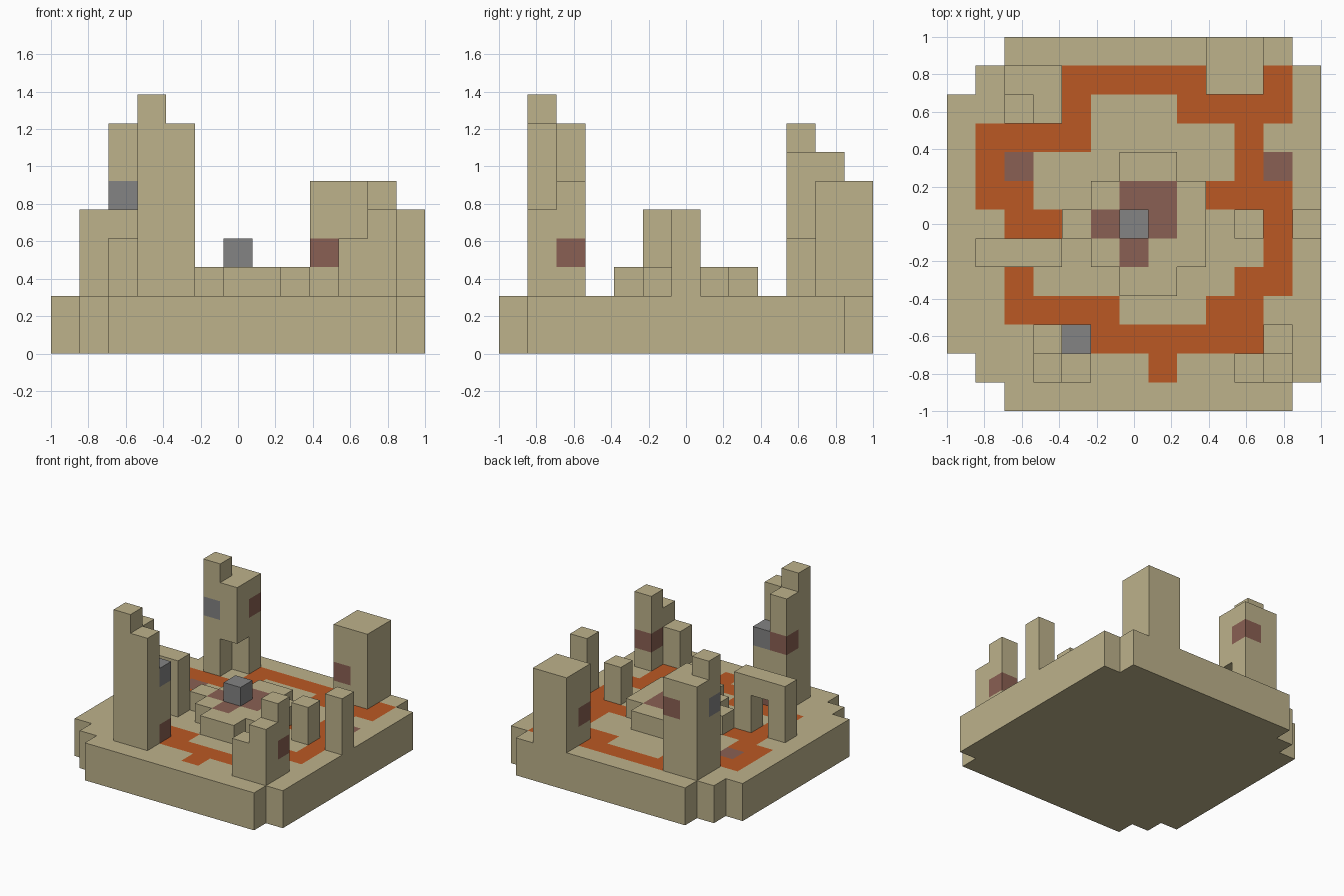
import bpy, bmesh, math
from mathutils import Vector

U = 2 / 13          # size of one block
FLOOR = 2           # island thickness in blocks

if "Cube" in bpy.data.objects:
    bpy.data.objects.remove(bpy.data.objects["Cube"], do_unlink=True)


def material(name, srgb):
    rgb = [((c / 255 + 0.055) / 1.055) ** 2.4 for c in srgb]
    m = bpy.data.materials.new(name)
    m.use_nodes = True
    m.diffuse_color = (*rgb, 1)
    m.node_tree.nodes["Principled BSDF"].inputs["Base Color"].default_value = (*rgb, 1)
    return m


MATS = [material("sandstone", (189, 178, 139)), material("lava", (187, 88, 35)),
        material("red_brown_stone", (138, 96, 83)), material("grey_stone", (131, 131, 131))]
SAND, LAVA, BROWN, GREY = range(len(MATS))
SIDES = [Vector(s) for s in ((1, 0, 0), (-1, 0, 0), (0, 1, 0), (0, -1, 0), (0, 0, 1), (0, 0, -1))]


def build(name, cells):
    """Make one object from a dict of blocks, keeping only the outer faces."""
    bm = bmesh.new()
    for cell, colour in cells.items():
        centre = Vector(cell) + Vector((0.5, 0.5, 0.5))
        for n in SIDES:
            beside = tuple(int(c) for c in Vector(cell) + n)
            resting = n.z < 0 and cell[2] == FLOOR      # face touching the ground
            if beside in cells or resting:
                continue
            a = Vector((n.y, n.z, n.x))
            b = n.cross(a)
            ring = [centre + (n + a * s + b * t) / 2 for s, t in ((-1, -1), (1, -1), (1, 1), (-1, 1))]
            face = bm.faces.new([bm.verts.new((p.x * U - 1, p.y * U - 1, p.z * U)) for p in ring])
            face.material_index = colour
    bmesh.ops.remove_doubles(bm, verts=bm.verts, dist=U / 100)
    bmesh.ops.dissolve_limit(bm, angle_limit=math.radians(1), verts=bm.verts,
                             edges=bm.edges, delimit={'MATERIAL'})
    mesh = bpy.data.meshes.new(name)
    bm.to_mesh(mesh)
    bm.free()
    for m in MATS:
        mesh.materials.append(m)
    obj = bpy.data.objects.new(name, mesh)
    bpy.context.collection.objects.link(obj)


def columns(tops):
    """Blocks standing on the floor: (i, j) -> top level."""
    return {(i, j, k): SAND for (i, j), top in tops.items() for k in range(FLOOR, top)}


# Island with the lava channel, northern row first
GROUND = ["  .......... ",
          " ...ooooo..o.",
          "....o...oooo.",
          ".oooo.....o..",
          ".ob.......ob.",
          ".oo......ooo.",
          "..oo.......o.",
          "..o........o.",
          "..o.......oo.",
          "..oooo...oo..",
          ".....oooooo..",
          " ......o.....",
          "  .......... "]
KEY = {".": SAND, "o": LAVA, "b": BROWN}
island = {}
for j, row in enumerate(reversed(GROUND)):
    for i, mark in enumerate(row):
        if mark != " ":
            for k in range(FLOOR):
                island[i, j, k] = KEY[mark] if k == FLOOR - 1 else SAND
build("island", island)

# Central altar: stepped mound with a grey block on top
altar = {(i, j): 3 for i in range(5, 9) for j in range(5, 8)}
altar.update({(i, j): 3 for i in (6, 7) for j in (4, 8)})
altar[4, 6] = 3
altar = columns(altar)
for i, j in ((6, 7), (7, 7), (5, 6), (7, 6), (6, 5)):
    altar[i, j, FLOOR] = BROWN
altar[6, 6, 3] = GREY
build("altar", altar)

# Front tower on the -x side, the tallest
tower = columns({(3, 1): 9, (4, 1): 8, (3, 2): 8, (4, 2): 6})
tower.update({(4, 2, 5): GREY, (4, 2, 2): BROWN, (3, 2, 5): BROWN})
build("front_right_tower", tower)

# Front tower on the +x side, rising in steps
tower = columns({(10, 1): 4, (11, 1): 5, (11, 2): 6})
tower[11, 2, 3] = BROWN
build("front_left_tower", tower)

# Back tower on the +x side
tower = columns({(i, j): 6 for i in (9, 10) for j in (11, 12)})
tower[9, 11, 3] = BROWN
build("back_left_tower", tower)

# Back tower on the -x side, with an open corner doorway
tower = columns({(2, 10): 8, (3, 10): 7, (2, 11): 7, (3, 11): 7})
tower.update({(2, 10, 5): GREY, (3, 11, 5): BROWN})
for k in (2, 3):
    del tower[3, 10, k]
build("back_right_tower", tower)

# Arch over the lava
arch = columns({(i, 5): 5 for i in (1, 2, 3)})
for k in (2, 3):
    del arch[2, 5, k]
build("lava_arch", arch)

# Lone pillars
build("outer_pillar", columns({(12, 6): 5}))
build("inner_pillar", columns({(10, 6): 4}))
